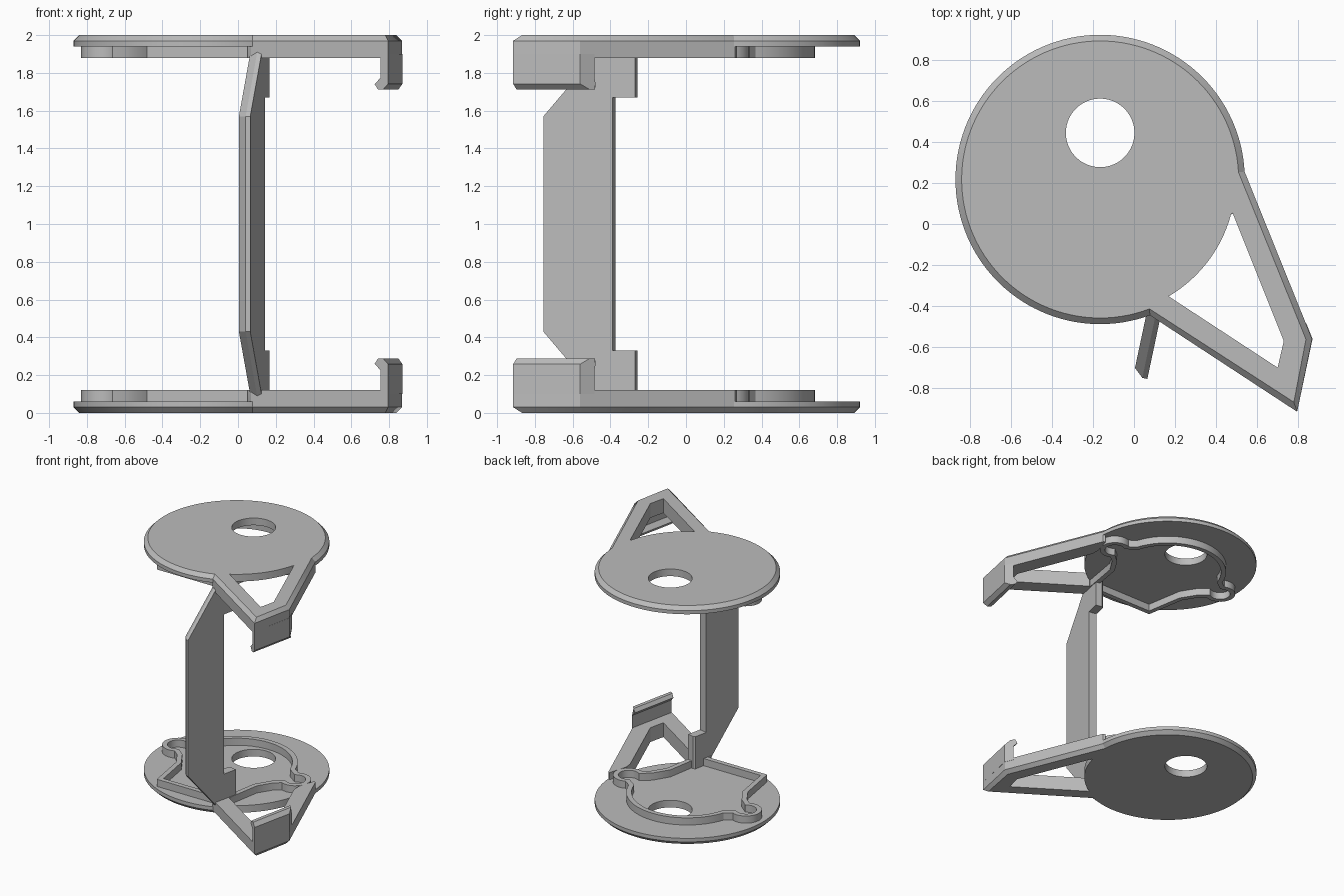
import bpy, bmesh
from math import sin, cos, radians
from mathutils import Vector

if "Cube" in bpy.data.objects:
    bpy.data.objects.remove(bpy.data.objects["Cube"])

grey = bpy.data.materials.new("plain grey")
grey.use_nodes = True
grey.diffuse_color = (0.5, 0.5, 0.5, 1)
grey.node_tree.nodes["Principled BSDF"].inputs["Base Color"].default_value = (0.5, 0.5, 0.5, 1)

CENTRE = Vector((-0.165, 0.217))   # middle of the round plates
MID = 1.0                          # mirror height


def polar(r, deg):
    return Vector((r * cos(radians(deg)), r * sin(radians(deg))))


def at(points, z):
    return [(p[0], p[1], z) for p in points]


def skin(name, rings, loop=False, caps=(True, True)):
    """Skin equal-length rings of points, then mirror the part upward."""
    bm = bmesh.new()
    rows = [[bm.verts.new((x, y, z - MID)) for x, y, z in ring] for ring in rings]
    n = len(rows[0])
    pairs = list(zip(rows, rows[1:])) + ([(rows[-1], rows[0])] if loop else [])
    for a, b in pairs:
        for i in range(n):
            j = (i + 1) % n
            bm.faces.new((a[i], a[j], b[j], b[i]))
    if not loop:
        for row, wanted in zip((rows[0], rows[-1]), caps):
            if wanted:
                bm.faces.new(row)
    bmesh.ops.recalc_face_normals(bm, faces=bm.faces)
    # an open part may be oriented inward, so check against its middle
    if not all(caps):
        mid = sum((v.co for v in bm.verts), Vector()) / len(bm.verts)
        if sum(f.normal.dot(f.calc_center_median() - mid) for f in bm.faces) < 0:
            bmesh.ops.reverse_faces(bm, faces=bm.faces)
    mesh = bpy.data.meshes.new(name)
    bm.to_mesh(mesh)
    bm.free()
    mesh.materials.append(grey)
    ob = bpy.data.objects.new(name, mesh)
    ob.location.z = MID
    bpy.context.collection.objects.link(ob)
    mirror = ob.modifiers.new("Mirror", "MIRROR")
    mirror.use_axis = (False, False, True)
    bpy.ops.object.select_all(action="DESELECT")
    ob.select_set(True)
    bpy.context.view_layer.objects.active = ob
    bpy.ops.object.shade_smooth_by_angle(angle=radians(28))
    return ob


# Round plate with an off-centre hole, trimmed where the arm opening sits
angles = range(0, 360, 3)


def edge(inset):
    return [CENTRE + polar(0.66 if 300 <= a <= 345 else 0.705 - inset, a) for a in angles]


hole = [CENTRE + Vector((0, 0.227)) + polar(0.167, a) for a in angles]
skin("round_plate", [at(hole, 0), at(edge(0.03), 0), at(edge(0), 0.03),
                     at(edge(0), 0.06), at(hole, 0.06)], loop=True)

# Open triangular arm with a chamfered outer edge
inner = [(0.165, -0.35), (0.70, -0.70), (0.73, -0.57), (0.48, 0.055), (0.475, 0.12)]
outer = [(0.52, 0.27), (0.537, 0.26), (0.868, -0.56), (0.795, -0.915), (0.07, -0.44), (0.05, -0.40)]
inset = [(0.50, 0.26), (0.51, 0.25), (0.838, -0.562), (0.779, -0.868), (0.07, -0.41), (0.06, -0.39)]
skin("arm", [at(inner + inset, 0), at(inner + outer, 0.03), at(inner + outer, 0.12)])

# Hook at the tip of the arm, its ends following the arm sides
ALONG = Vector((0.207, 0.978))
INWARD = Vector((-0.978, 0.207))
tip = Vector((0.795, -0.915))
profile = [(0, 0.1), (0, 0.258), (0.03, 0.288), (0.06, 0.288),
           (0.08, 0.26), (0.045, 0.225), (0.045, 0.1)]
front_end, back_end = [], []
for d, z in profile:
    p = tip + INWARD * d
    front_end.append((*(p + ALONG * 0.41 * d), z))
    back_end.append((*(p + ALONG * (0.363 + 1.49 * min(d, 0.045))), z))
skin("hook", [front_end, back_end])

# Raised rim: arc, two round lobes and a flared straight-sided end
half = [polar(0.445, a) for a in range(90, 17, -6)]
half += [Vector((0.545, 0)) + polar(0.1, a) for a in range(120, -121, -15)]
half += [Vector(p) for p in ((0.43, -0.14), (0.355, -0.26), (0.30, -0.585))]
path = half + [Vector((-p.x, p.y)) for p in reversed(half[1:])]


def offset(points, d):
    result = []
    for i, p in enumerate(points):
        a = (p - points[i - 1]).normalized()
        b = (points[(i + 1) % len(points)] - p).normalized()
        n = Vector((-a.y - b.y, a.x + b.x)).normalized()
        result.append(CENTRE + p + n * d / max(0.6, n.dot(Vector((-a.y, a.x)))))
    return result


left, right = offset(path, 0.02), offset(path, -0.02)
skin("raised_rim", [at(right, 0.055), at(left, 0.055), at(left, 0.12), at(right, 0.12)], loop=True)

# Flat post joining both plates, tapering towards its ends
corner = Vector((0.065, -0.755))


def plan(pairs, z):
    return at([corner + ALONG * s + INWARD * t for s, t in pairs], z)


def post_ring(s, z):
    return plan([(s, 0), (s, 0.025), (s + 0.04, 0.07), (0.375, 0.07), (0.375, 0)], z)


skin("post", [post_ring(0.33, 0.05), post_ring(0, 0.43), post_ring(0, MID)], caps=(True, False))

# Foot block on the inner side of the post
block = [(0.36, 0), (0.36, 0.07), (0.485, 0.07), (0.497, 0.055), (0.497, 0)]
skin("post_foot", [plan(block, 0.05), plan(block, 0.33)])
